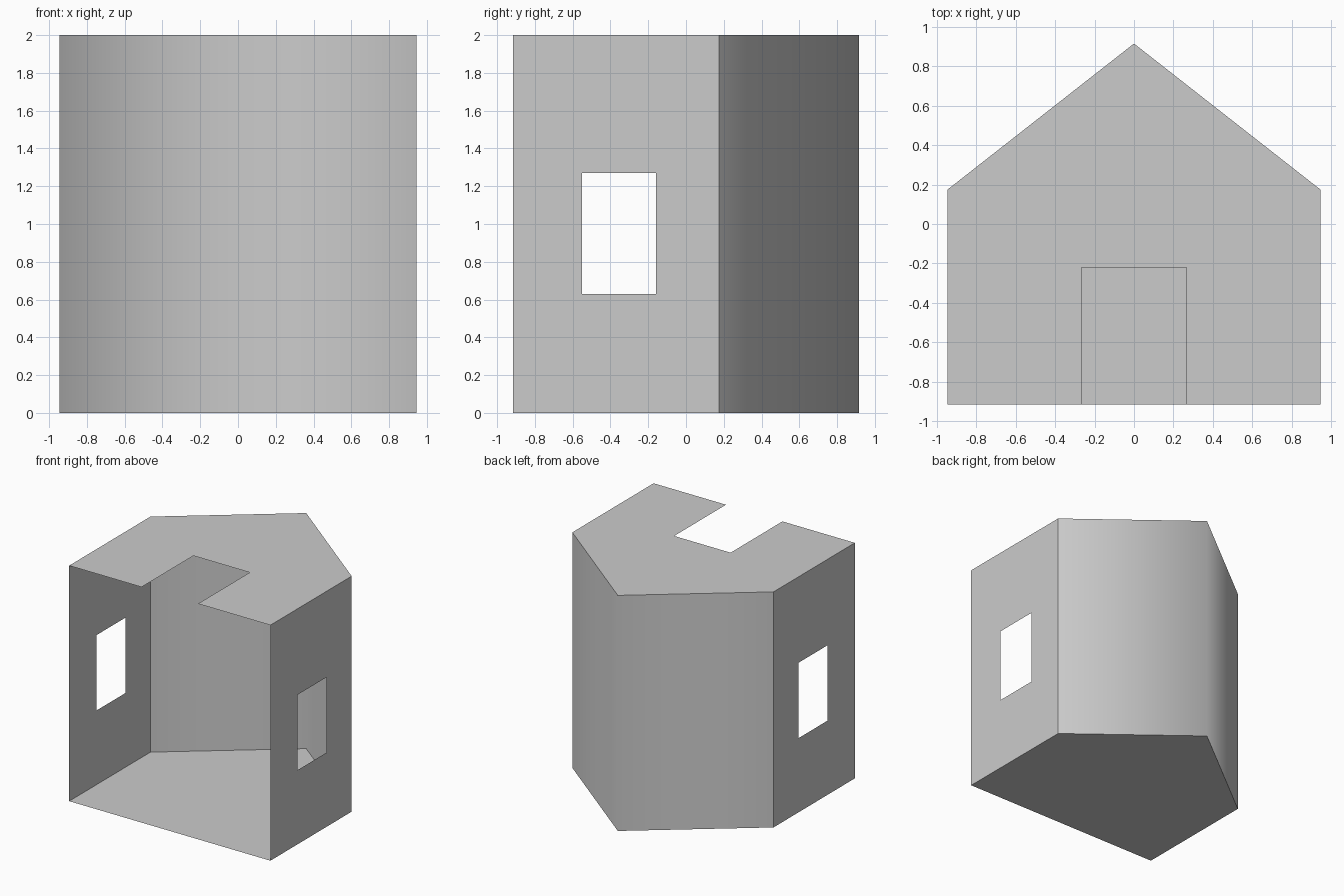
import bpy, bmesh

cube = bpy.data.objects.get("Cube")
if cube:
    bpy.data.objects.remove(cube, do_unlink=True)

HALF_W, FRONT, SHOULDER, RIDGE, HEIGHT = 0.945, -0.915, 0.175, 0.915, 2.0

grey = bpy.data.materials.new("plain grey")
grey.use_nodes = True
colour = (0.6, 0.6, 0.6, 1)
grey.diffuse_color = colour
grey.node_tree.nodes["Principled BSDF"].inputs["Base Color"].default_value = colour


def sheet(name, faces, smooth=False):
    """Thin sheet made of polygons that share their corners."""
    bm = bmesh.new()
    for corners in faces:
        bm.faces.new([bm.verts.new(c) for c in corners])
    bmesh.ops.remove_doubles(bm, verts=bm.verts, dist=0.001)
    for f in bm.faces:
        f.smooth = smooth
    mesh = bpy.data.meshes.new(name)
    bm.to_mesh(mesh)
    bm.free()
    mesh.materials.append(grey)
    obj = bpy.data.objects.new(name, mesh)
    bpy.context.collection.objects.link(obj)
    return obj


# House-shaped floor
outline = [(-HALF_W, FRONT), (HALF_W, FRONT), (HALF_W, SHOULDER),
           (0, RIDGE), (-HALF_W, SHOULDER)]
sheet("floor", [[(x, y, 0) for x, y in reversed(outline)]])

# Ceiling with a doorway notch in its front edge
DOOR_X, DOOR_Y = 0.265, -0.22
notch = [(-DOOR_X, FRONT), (-DOOR_X, DOOR_Y), (DOOR_X, DOOR_Y), (DOOR_X, FRONT)]
ceiling = outline[:1] + notch + outline[1:]
sheet("ceiling", [[(x, y, HEIGHT) for x, y in ceiling]])

# Side walls, each a ring of panels round a window opening
ys = [FRONT, -0.55, -0.16, SHOULDER]
zs = [0, 0.63, 1.27, HEIGHT]
for name, side in (("left_wall", 1), ("right_wall", -1)):
    panels = []
    for i in range(3):
        for j in range(3):
            if (i, j) == (1, 1):
                continue
            ring = [(ys[i], zs[j]), (ys[i + 1], zs[j]),
                    (ys[i + 1], zs[j + 1]), (ys[i], zs[j + 1])]
            panels.append([(side * HALF_W, y, z) for y, z in ring[::side]])
    sheet(name, panels)

# Two slanted back walls, shaded smoothly across the ridge
back = []
for (x0, y0), (x1, y1) in zip(outline[2:4], outline[3:5]):
    back.append([(x0, y0, 0), (x1, y1, 0), (x1, y1, HEIGHT), (x0, y0, HEIGHT)])
sheet("back_wall", back, smooth=True)
